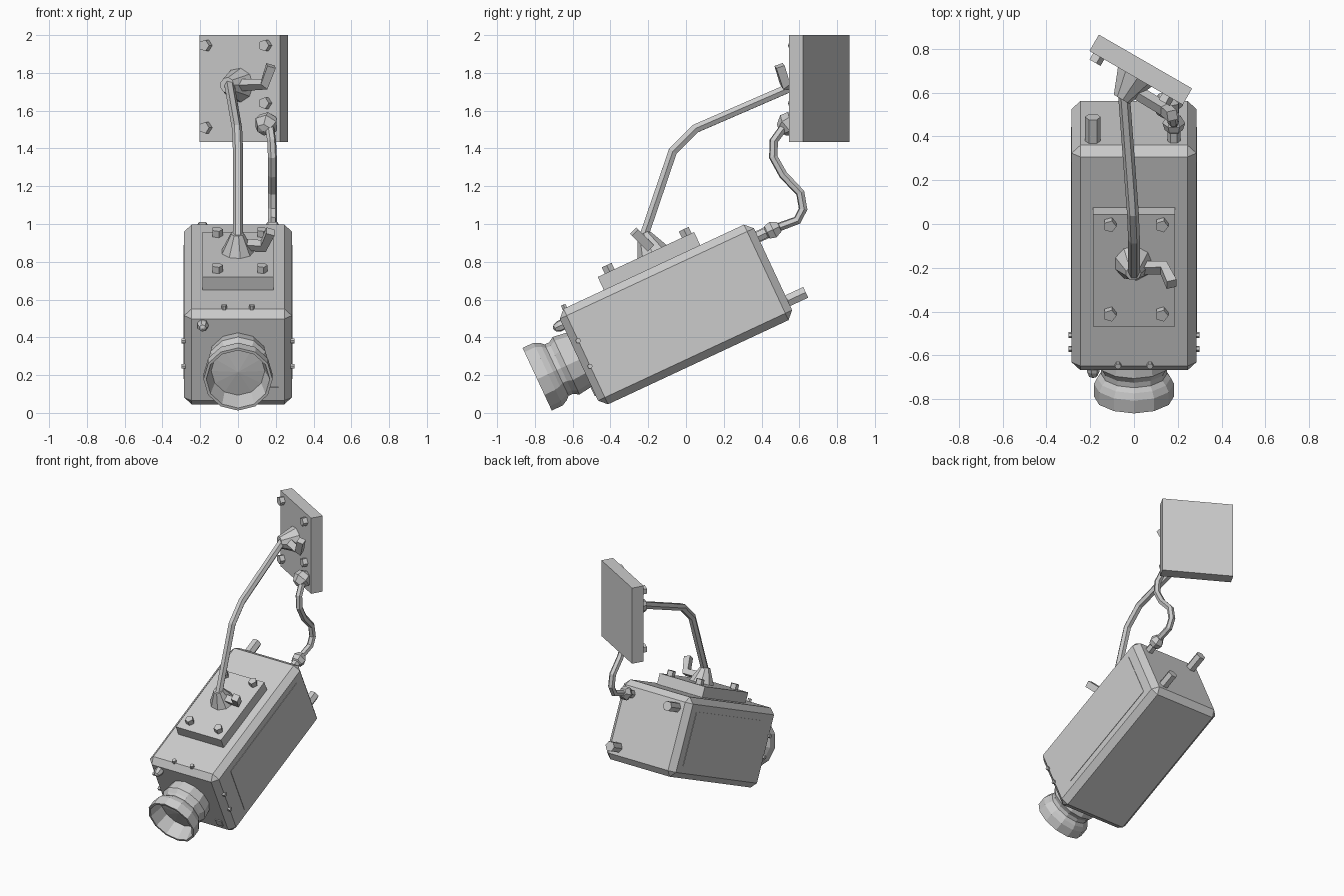
import bpy, bmesh, math
from mathutils import Matrix, Vector

if "Cube" in bpy.data.objects:
    bpy.data.objects.remove(bpy.data.objects["Cube"])

# Local frames: tilted camera body, and wall plate turned about z
BODY = Matrix.Translation((0, -0.053, 0.521)) @ Matrix.Rotation(math.radians(25), 4, 'X')
WALL = Matrix.Translation((0.031, 0.705, 1.717)) @ Matrix.Rotation(math.radians(-30), 4, 'Z')
L, W, H = 0.567, 0.285, 0.279          # body half sizes


def finish(name, bm, matrix):
    bmesh.ops.recalc_face_normals(bm, faces=bm.faces)
    bm.transform(matrix)
    mesh = bpy.data.meshes.new(name)
    bm.to_mesh(mesh)
    bm.free()
    obj = bpy.data.objects.new(name, mesh)
    bpy.context.collection.objects.link(obj)
    return obj


def box(name, size, loc, frame, bevel=0):
    bm = bmesh.new()
    bmesh.ops.create_cube(bm, size=1)
    bmesh.ops.scale(bm, vec=size, verts=bm.verts)
    if bevel:
        bmesh.ops.bevel(bm, geom=bm.edges[:], offset=bevel, segments=1,
                        affect='EDGES', profile=0.5)
    return finish(name, bm, frame @ Matrix.Translation(loc))


def lathe(name, profile, loc, axis, frame, sides):
    """Turn (radius, height) points around an axis."""
    bm = bmesh.new()
    rings = []
    for r, h in profile:
        if r == 0:
            rings.append([bm.verts.new((0, 0, h))] * sides)
        else:
            rings.append([bm.verts.new((r * math.cos(2 * math.pi * i / sides),
                                        r * math.sin(2 * math.pi * i / sides), h))
                          for i in range(sides)])
    for a, b in zip(rings, rings[1:]):
        for i in range(sides):
            j = (i + 1) % sides
            quad = list(dict.fromkeys((a[i], a[j], b[j], b[i])))
            bm.faces.new(quad)
    turn = Vector((0, 0, 1)).rotation_difference(Vector(axis)).to_matrix().to_4x4()
    return finish(name, bm, frame @ Matrix.Translation(loc) @ turn)


def peg(name, r, h, loc, axis, frame, sides=6, r2=None):
    r2 = r if r2 is None else r2
    return lathe(name, [(0, 0), (r, 0), (r2, h), (0, h)], loc, axis, frame, sides)


def ball(name, r, loc, axis, frame, sides=6):
    return lathe(name, [(0, -r), (r * .8, -r * .55), (r, 0.1 * r), (r * .6, r * .8), (0, r)],
                 loc, axis, frame, sides)


def tube(name, points, r, resolution=1):
    curve = bpy.data.curves.new(name, 'CURVE')
    curve.dimensions = '3D'
    curve.bevel_depth = r
    curve.bevel_resolution = resolution
    curve.use_fill_caps = True
    spline = curve.splines.new('POLY')
    spline.points.add(len(points) - 1)
    for p, co in zip(spline.points, points):
        p.co = (*co, 1)
    spline.use_smooth = False
    obj = bpy.data.objects.new(name, curve)
    bpy.context.collection.objects.link(obj)
    return obj


# Camera housing with thin side panels
box("camera_body", (2 * W, 2 * L, 2 * H), (0, 0, 0), BODY, 0.04)
for side, s in (("left", -1), ("right", 1)):
    box("side_panel_" + side, (0.006, 0.86, 0.38), (s * W, 0.03, 0), BODY)
    for k, v in enumerate((0.092, -0.056)):
        peg(f"side_screw_{side}_{k}", 0.014, 0.022, (s * (W - 0.008), -0.528, v), (s, 0, 0), BODY)
    peg("top_screw_" + side, 0.015, 0.025, (s * 0.073, -0.52, H - 0.005), (0, 0, 1), BODY)

# Lens barrel with open hood and domed glass
lathe("lens", [(0, -0.02), (0.155, -0.02), (0.168, 0.075), (0.15, 0.105), (0.15, 0.13),
               (0.168, 0.15), (0.183, 0.18), (0.183, 0.244), (0.168, 0.244),
               (0.142, 0.14), (0, 0.155)], (0, -L, 0), (0, -1, 0), BODY, 12)

# Indicator lamp and sensor on the front face
lathe("indicator_lamp", [(0, -0.01), (0.03, -0.01), (0.03, 0.02), (0.02, 0.045), (0, 0.055)],
      (-0.187, -L, 0.205), (0, -1, 0), BODY, 7)
box("front_sensor", (0.05, 0.012, 0.05), (0.19, -L, -0.185), BODY)

# Rear connector pegs
peg("rear_peg_upper", 0.036, 0.125, (-0.188, L - 0.005, 0.19), (0, 1, 0), BODY)
peg("rear_peg_lower", 0.036, 0.11, (0.185, L - 0.005, -0.184), (0, 1, 0), BODY)
peg("cable_socket", 0.03, 0.08, (0.182, L - 0.005, 0.19), (0, 1, 0), BODY)
ball("cable_plug", 0.052, (0.182, 0.65, 0.19), (0, 1, 0), BODY)

# Mounting plate on top of the body
box("top_plate", (0.374, 0.563, 0.08), (0, -0.01, H + 0.036), BODY)
for i, x in enumerate((-0.11, 0.127)):
    for j, y in enumerate((-0.222, 0.228)):
        peg(f"top_plate_bolt_{i}{j}", 0.03, 0.04, (x, y, 0.352), (0, 0, 1), BODY, 5)
peg("body_joint", 0.088, 0.11, (-0.003, 0.025, 0.352), (0, 0, 1), BODY, 9, 0.035)

# Wall plate
box("wall_plate", (0.492, 0.086, 0.565), (0, 0, 0.0005), WALL)
for i, (x, z) in enumerate(((-0.2, 0.228), (-0.2, -0.207), (0.165, 0.228), (0.165, -0.077))):
    peg(f"wall_bolt_{i}", 0.032, 0.036, (x, -0.041, z), (0, -1, 0), WALL, 5)
peg("wall_joint", 0.092, 0.12, (-0.01, -0.041, 0.018), (0, -1, 0), WALL, 9, 0.042)

# Bent support arm
tube("support_arm", [(0, -0.225, 0.93), (0, -0.07, 1.385), (-0.005, 0.05, 1.505),
                     (-0.045, 0.58, 1.735)], 0.027)

# Clamp levers on both joints
tube("body_lever", [(0.02, -0.2, 0.89), (0.135, -0.2, 0.885), (0.172, -0.275, 0.96)], 0.033, 0)
tube("wall_lever", [(0.0, 0.61, 1.735), (0.14, 0.525, 1.74), (0.175, 0.495, 1.838)], 0.033, 0)

# Power cable between wall plate and camera
ball("wall_plug", 0.065, (0.15, 0.545, 1.53), (-0.2, -0.6, -0.5), Matrix(), 6)
tube("cable", [(0.165, 0.53, 1.53), (0.178, 0.465, 1.44), (0.182, 0.462, 1.355),
               (0.182, 0.515, 1.26), (0.182, 0.605, 1.165), (0.182, 0.62, 1.08),
               (0.182, 0.59, 1.02), (0.182, 0.455, 0.97)], 0.024)
